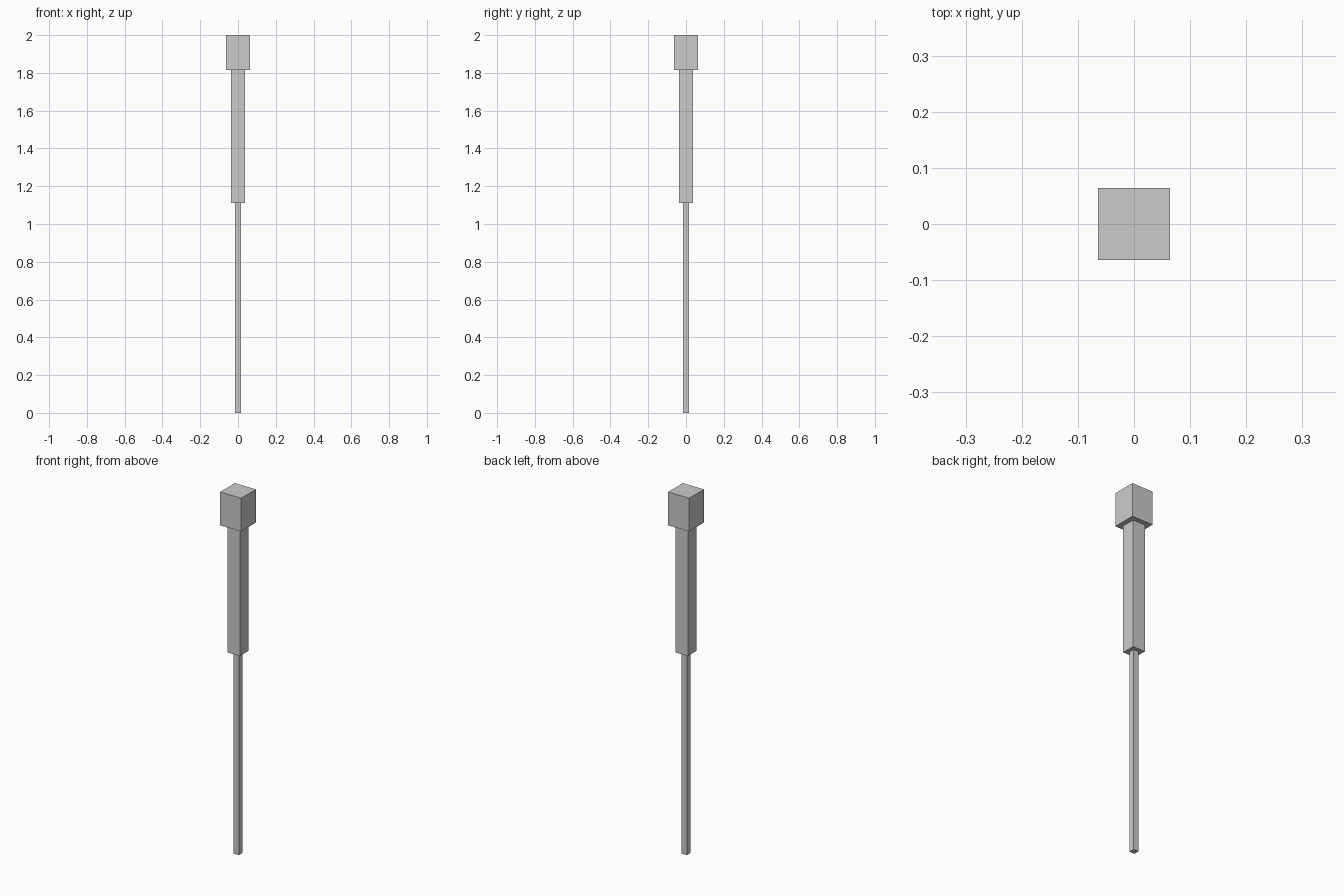
import bpy

if "Cube" in bpy.data.objects:
    bpy.data.objects.remove(bpy.data.objects["Cube"])


def square_bar(name, half, z0, z1):
    """Square bar centred on the z axis between two heights."""
    bpy.ops.mesh.primitive_cube_add(size=1, location=(0, 0, (z0 + z1) / 2))
    ob = bpy.context.object
    ob.name = name
    ob.scale = (2 * half, 2 * half, z1 - z0)
    bpy.ops.object.transform_apply(location=False, rotation=False, scale=True)
    return ob


# Thin rod, thicker grip and block end, stacked
square_bar("rod", 0.0155, 0.0, 1.112)
square_bar("grip", 0.037, 1.112, 1.816)
square_bar("end_block", 0.064, 1.816, 2.0)
